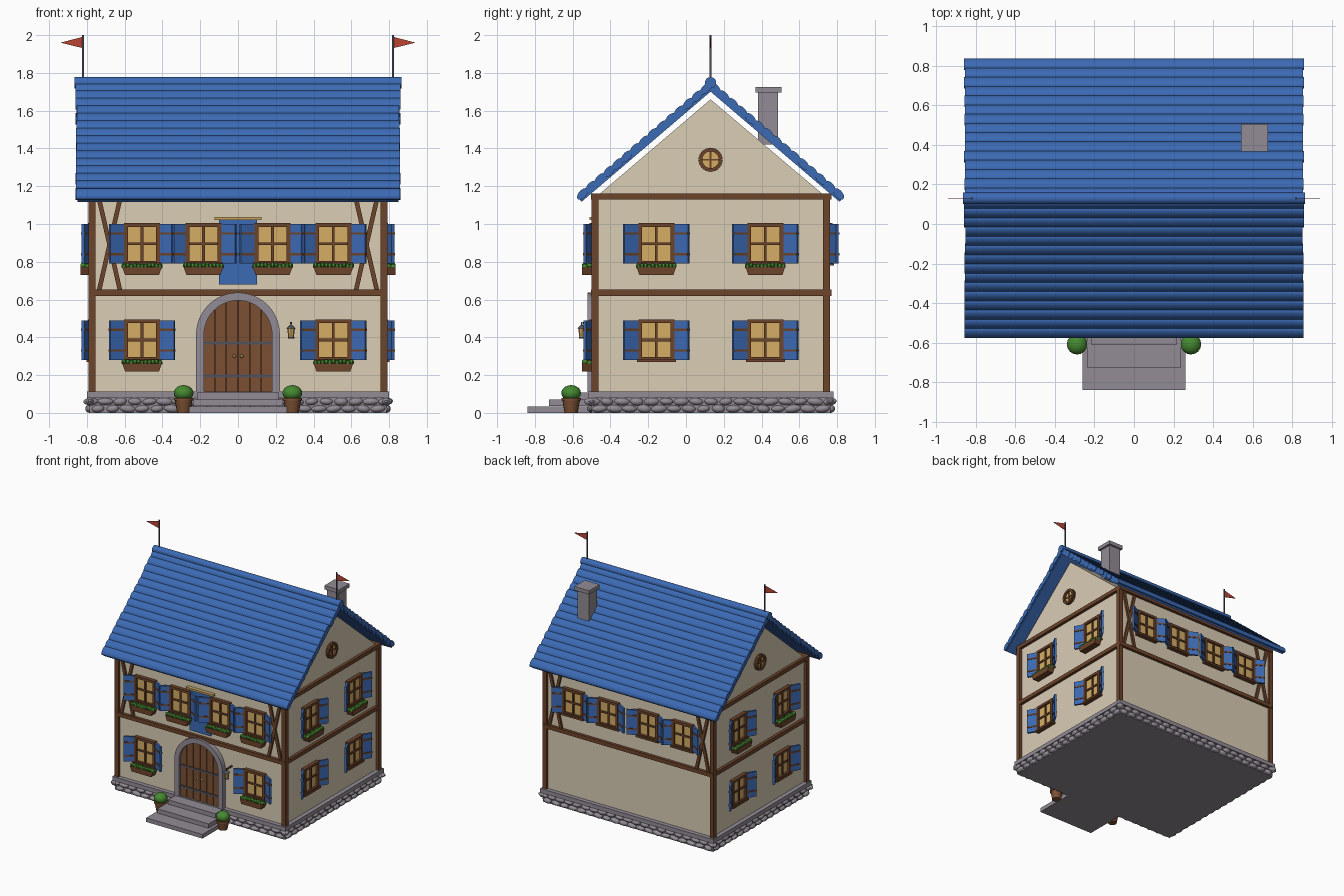
import bpy, bmesh, math, random
from mathutils import Matrix, Vector

if "Cube" in bpy.data.objects:
    bpy.data.objects.remove(bpy.data.objects["Cube"])

random.seed(4)
COLORS = {
    "roof_blue": (0.045, 0.145, 0.46), "plaster": (0.70, 0.61, 0.46),
    "timber": (0.155, 0.058, 0.024), "stone": (0.29, 0.26, 0.30),
    "door_wood": (0.20, 0.08, 0.033), "warm_glass": (0.66, 0.42, 0.13),
    "leaf_green": (0.06, 0.25, 0.03), "flag_red": (0.50, 0.06, 0.035),
    "iron": (0.085, 0.085, 0.11), "gold": (0.58, 0.37, 0.12)}
MATS = {}
for n, c in COLORS.items():
    MATS[n] = bpy.data.materials.new(n)
    MATS[n].diffuse_color = (*c, 1)

PARTS = {}
T, R = Matrix.Translation, Matrix.Rotation
I = Matrix.Identity(4)


def scale(x, y, z):
    return Matrix.Diagonal((x, y, z, 1))


def part(name, mat):
    return PARTS.setdefault(name, (bmesh.new(), mat))[0]


def box(bm, lo, hi, m=I):
    lo, hi = Vector(lo), Vector(hi)
    bmesh.ops.create_cube(bm, size=1, matrix=m @ T((lo + hi) / 2) @ scale(*(hi - lo)))


def cyl(bm, r1, r2, h, m, seg=12):
    bmesh.ops.create_cone(bm, cap_ends=True, segments=seg, radius1=r1, radius2=r2, depth=h, matrix=m)


def ball(bm, m, u=10, v=7):
    bmesh.ops.create_uvsphere(bm, u_segments=u, v_segments=v, radius=1, matrix=m)


def prism(bm, pts, depth, m=I):
    """Outline in local x/z, centred on y = 0."""
    a = [bm.verts.new(m @ Vector((x, -depth / 2, z))) for x, z in pts]
    b = [bm.verts.new(m @ Vector((x, depth / 2, z))) for x, z in pts]
    faces = [bm.faces.new(a), bm.faces.new(b[::-1])]
    for i in range(len(a)):
        j = (i + 1) % len(a)
        faces.append(bm.faces.new((a[i], b[i], b[j], a[j])))
    bmesh.ops.recalc_face_normals(bm, faces=faces)


def bar(bm, p, q, w, d, m=I):
    """Beam between two points in the local x/z plane."""
    p, q = Vector(p), Vector(q)
    v = q - p
    box(bm, (0, -d, -w / 2), (v.length, 0, w / 2), m @ T((p.x, 0, p.y)) @ R(-math.atan2(v.y, v.x), 4, 'Y'))


YC, X, Y0, Y1 = 0.13, 0.765, -0.48, 0.745
FRONT = T((0, Y0, 0))
BACK = T((0, Y1, 0)) @ R(math.pi, 4, 'Z')
RIGHT = T((X, 0, 0)) @ R(math.pi / 2, 4, 'Z')
LEFT = T((-X, 0, 0)) @ R(-math.pi / 2, 4, 'Z')

# Walls and gable
box(part("walls", "plaster"), (-X, Y0, 0.10), (X, Y1, 1.15))
prism(part("gable", "plaster"), [(Y0, 1.14), (Y1, 1.14), (YC, 1.66)], 2 * X, R(math.pi / 2, 4, 'Z'))

# Stone foundation with two staggered rows of rubble
box(part("foundation", "stone"), (-0.785, -0.50, 0), (0.785, 0.765, 0.08))
box(part("foundation", "stone"), (-0.80, -0.515, 0.078), (0.80, 0.78, 0.112))
stones = part("foundation_stones", "stone")
for m, half, mid, out in ((FRONT, .78, 0, .02), (BACK, .78, 0, .02), (RIGHT, .63, .1325, .02), (LEFT, .63, -.1325, .02)):
    for row, z in enumerate((0.022, 0.06)):
        n = round(2 * half / 0.078)
        for i in range(n + row):
            x = mid - half + (i + 0.5 - row * 0.5) * 2 * half / n
            ball(stones, m @ T((x, -out, z)) @ R(random.uniform(-.15, .15), 4, 'Y')
                 @ scale(random.uniform(.034, .045), .024, random.uniform(.018, .022)))

# Timber framing
tim = part("timber_frame", "timber")
for x in (-0.7725, 0.7725):
    for y in (-0.482, 0.744):
        box(tim, (x - .018, y - .019, 0.11), (x + .018, y + .019, 1.16))
for z, e in ((0.62, .024), (1.13, .024)):
    for y in (Y0, Y1):
        box(tim, (-X - e, y - e, z), (X + e, y + e, z + .032))
    for x in (-X, X):
        box(tim, (x - e, Y0 - e, z), (x + e, Y1 + e, z + .032))
for m in (FRONT, BACK):
    for s in (-1, 1):
        bar(tim, (s * .735, 1.13), (s * .625, .65), .024, .016, m)
        bar(tim, (s * .625, 1.13), (s * .735, .65), .024, .014, m)


# Windows with open shutters and optional flower boxes
def window(m, x, z, flowers):
    m = m @ T((x, 0, z))
    fr, w, h = part("window_frames", "timber"), 0.095, 0.11
    box(part("window_panes", "warm_glass"), (-w + .01, -.012, -h + .01), (w - .01, 0, h - .01), m)
    for s in (-1, 1):
        a, b = sorted((s * w, s * (w - .02)))
        box(fr, (a, -.03, -h), (b, 0, h), m)
        a, b = sorted((s * h, s * (h - .02)))
        box(fr, (-w, -.03, a), (w, 0, b), m)
    box(fr, (-.007, -.022, -h), (.007, 0, h), m)
    box(fr, (-w, -.021, -.006), (w, 0, .008), m)
    box(fr, (-w - .008, -.038, -h - .006), (w + .008, 0, -h + .01), m)
    for s in (-1, 1):
        k = m @ T((s * w, -.015, 0)) @ R(-s * math.radians(28), 4, 'Z')
        a, b = sorted((0, s * .087))
        sh = part("shutters", "roof_blue")
        box(sh, (a, -.008, -.104), (b, .008, .104), k)
        for zz in (-.055, .055):
            box(part("shutter_straps", "timber"), (a, -.012, zz - .006), (b, .011, zz + .006), k)
    if flowers:
        prism(part("flower_boxes", "timber"), [(-.09, -.165), (.09, -.165), (.105, -.123), (-.105, -.123)],
              .055, m @ T((0, -.042, 0)))
        for i in range(11):
            for y in (-.03, -.056):
                ball(part("flower_box_plants", "leaf_green"),
                     m @ T((-.095 + i * .019, y, -.117 + random.uniform(-.004, .005))) @ scale(.014, .016, .013), 7, 5)


for x in (-.508, -.183, .183, .505):
    window(FRONT, x, .895, True)
    window(BACK, x, .895, False)
for x in (-.508, .505):
    window(FRONT, x, .385, True)
for m, s in ((RIGHT, 1), (LEFT, -1)):
    for y in (-.157, .42):
        window(m, s * y, .895, True)
        window(m, s * y, .385, False)
    # Round attic window
    k = m @ T((s * YC, 0, 1.34)) @ R(math.pi / 2, 4, 'X')
    cyl(part("attic_panes", "warm_glass"), .05, .05, .024, k, 24)
    ring = part("attic_frames", "timber")
    for i in range(24):
        a = i * math.tau / 24
        prof = [T((0, 0, 0))]
        bar(ring, (.054 * math.cos(a), .054 * math.sin(a)),
            (.054 * math.cos(a + .2618), .054 * math.sin(a + .2618)), .02, .026, m @ T((s * YC, 0, 1.34)))
    box(ring, (-.005, -.018, -.05), (.005, 0, .05), m @ T((s * YC, 0, 1.34)))
    box(ring, (-.05, -.0175, -.005), (.05, 0, .005), m @ T((s * YC, 0, 1.34)))

# Roof slabs with overlapping rounded tile courses
ang, length, rows = math.radians(40.5), 0.92, 15
for s in (-1, 1):
    k = T((0, YC, 1.735)) @ (R(math.pi, 4, 'Z') if s > 0 else I) @ R(ang, 4, 'X')
    box(part("roof_slab", "roof_blue"), (-.85, -length, -.026), (.85, 0, .004), k)
    for i in range(rows):
        y = -(i + .5) * length / rows
        w = .857 + random.uniform(-.004, .004)
        cyl(part("roof_courses", "roof_blue"), 1, 1, 2 * w,
            k @ T((0, y, .002)) @ R(math.radians(7), 4, 'X') @ scale(1, .037, .021) @ R(math.pi / 2, 4, 'Y'), 14)
cyl(part("roof_ridge", "roof_blue"), .03, .03, 1.73, T((0, YC, 1.748)) @ R(math.pi / 2, 4, 'Y'), 16)

# Chimney
ch = part("chimney", "stone")
box(ch, (.555, .38, 1.42), (.66, .487, 1.70))
box(ch, (.54, .367, 1.695), (.677, .505, 1.726))

# Flags on poles
for s in (-1, 1):
    cyl(part("flag_poles", "iron"), .006, .006, .27, T((s * .82, YC, 1.865)))
    prism(part("flags", "flag_red"), [(s * .825, 1.99), (s * .94, 1.96), (s * .825, 1.932)], .004, T((0, YC, 0)))

# Arched door: backing, planks, straps, handles
R0, ZS = .185, .415
arc = [(R0 * math.cos(i * math.pi / 24), ZS + R0 * math.sin(i * math.pi / 24)) for i in range(25)]
prism(part("door_backing", "timber"), [(-R0, .11)] + [(R0, .11)] + arc[:-1] + [(-R0, ZS)], .02, FRONT)
for i in range(6):
    a, b = -R0 + i * R0 / 3 + .002, -R0 + (i + 1) * R0 / 3 - .002
    top = [(b + (a - b) * t / 5) for t in range(6)]
    prism(part("door_planks", "door_wood"), [(a, .11), (b, .11)] +
          [(x, ZS + math.sqrt(R0 * R0 - x * x)) for x in top], .04, FRONT)
for z in (.195, .37):
    box(part("door_straps", "iron"), (-.18, -.027, z - .008), (.18, 0, z + .008), FRONT)
for s in (-1, 1):
    ball(part("door_handles", "gold"), FRONT @ T((s * .02, -.028, .30)) @ scale(.009, .012, .009))

# Stone door surround
for s in (-1, 1):
    a, b = sorted((s * .18, s * .222))
    box(part("door_jambs", "stone"), (a, -.042, .11), (b, 0, ZS), FRONT)
arch = part("door_arch", "stone")
for i in range(24):
    a, b = i * math.pi / 24, (i + 1) * math.pi / 24
    prism(arch, [(r * math.cos(t), ZS + r * math.sin(t)) for r, t in ((.18, a), (.222, a), (.222, b), (.18, b))],
          .084, FRONT)
bmesh.ops.remove_doubles(arch, verts=arch.verts[:], dist=.0005)

# Front steps
for w, y, z in ((.26, -.84, .034), (.237, -.725, .072), (.218, -.61, .108)):
    box(part("front_steps", "stone"), (-w, y, z - .036 if z > .04 else 0), (w, -.49, z))

# Potted bushes
for s in (-1, 1):
    cyl(part("pots", "door_wood"), .034, .048, .075, T((s * .288, -.608, .0375)), 16)
    cyl(part("pots", "door_wood"), .052, .052, .014, T((s * .288, -.608, .072)), 16)
    ball(part("bushes", "leaf_green"), T((s * .288, -.608, .105)) @ scale(.052, .052, .042), 16, 10)

# Wall lantern
lan = part("lantern_metal", "iron")
box(lan, (.275, -.545, .47), (.287, -.48, .48))
box(lan, (.278, -.555, .45), (.284, -.547, .482))
cyl(lan, .026, .008, .018, T((.281, -.55, .455)), 8)
cyl(lan, .017, .017, .008, T((.281, -.55, .399)), 8)
cyl(part("lantern_glass", "warm_glass"), .015, .021, .048, T((.281, -.55, .426)), 8)

# Hanging banner with rod
box(part("banner", "roof_blue"), (-.10, -.02, .68), (.10, -.012, 1.02), FRONT)
box(part("banner_rod", "gold"), (-.125, -.03, 1.02), (.125, 0, 1.036), FRONT)

# Turn the collected geometry into objects
for name, (bm, mat) in PARTS.items():
    me = bpy.data.meshes.new(name)
    bm.to_mesh(me)
    bm.free()
    me.materials.append(MATS[mat])
    ob = bpy.data.objects.new(name, me)
    bpy.context.collection.objects.link(ob)
    ob.select_set(True)
    bpy.context.view_layer.objects.active = ob
bpy.ops.object.shade_smooth_by_angle(angle=math.radians(40))

for m in bpy.data.materials:
    if m.users and not m.is_grease_pencil:
        m.use_nodes = True
        m.node_tree.nodes["Principled BSDF"].inputs["Base Color"].default_value = m.diffuse_color
